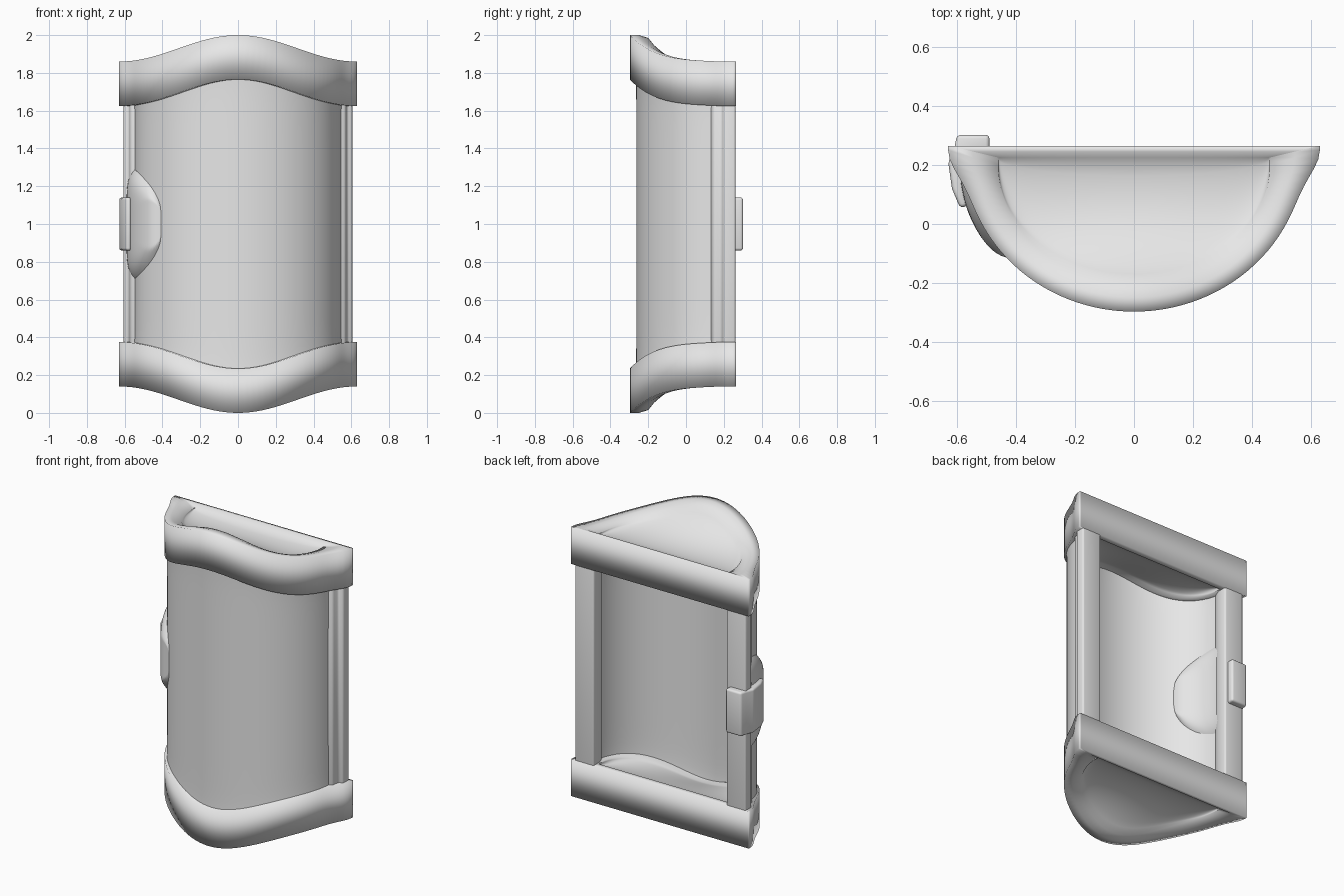
import bpy, bmesh
from math import sin, cos, pi, radians

cube = bpy.data.objects.get("Cube")
if cube:
    bpy.data.objects.remove(cube, do_unlink=True)

grey = bpy.data.materials.new("light grey")
grey.use_nodes = True
grey.diffuse_color = (0.8, 0.8, 0.8, 1)
grey.node_tree.nodes["Principled BSDF"].inputs["Base Color"].default_value = (0.8, 0.8, 0.8, 1)

SEG = 56      # columns along the curved front
STEPS = 14    # rows across each end cap
ANGLES = [-pi / 2 + pi * i / SEG for i in range(SEG + 1)]


def finish(bm, name, angle, bevel=0):
    bmesh.ops.recalc_face_normals(bm, faces=bm.faces[:])
    mesh = bpy.data.meshes.new(name)
    bm.to_mesh(mesh)
    bm.free()
    mesh.materials.append(grey)
    obj = bpy.data.objects.new(name, mesh)
    bpy.context.collection.objects.link(obj)
    bpy.ops.object.select_all(action='DESELECT')
    obj.select_set(True)
    bpy.context.view_layer.objects.active = obj
    if bevel:
        mod = obj.modifiers.new("soft edges", 'BEVEL')
        mod.width = bevel
        mod.segments = 3
        bpy.ops.object.modifier_apply(modifier=mod.name)
    if angle >= 180:
        bpy.ops.object.shade_smooth()
    else:
        bpy.ops.object.shade_smooth_by_angle(angle=radians(angle))
    return obj


def strip(bm, a, b, closed=False):
    for i in range(len(a) if closed else len(a) - 1):
        j = (i + 1) % len(a)
        bm.faces.new((a[i], a[j], b[j], b[i]))


def lift(x):
    # height of the wavy top edge above its corners
    return 0.07 * (1 + cos(pi * min(abs(x) / 0.63, 1)))


def outer_arc(a):
    flare = 0.05 * abs(sin(a)) ** 60 * (1 if a > 0 else -1)
    return 0.58 * sin(a) + flare, 0.25 - 0.547 * cos(a)


def inner_arc(a):
    return 0.46 * sin(a), 0.2 - 0.4 * cos(a)


# End caps: thick wavy rim around a dished plate
def end_cap(name, top):
    bm = bmesh.new()

    def vert(x, y, z):
        return bm.verts.new((x, y, z if top else 2 - z))

    outer = [outer_arc(a) for a in ANGLES]
    inner = [inner_arc(a) for a in ANGLES]
    rises = [lift(x) for x, y in outer] + [0] * (SEG + 1)
    outer += [(x, 0.265) for x, y in reversed(outer)]
    inner += [(x, 0.225) for x, y in reversed(inner)]

    def ring(t, dz):
        return [vert(p[0] + (q[0] - p[0]) * t, p[1] + (q[1] - p[1]) * t, 1.86 + r + dz)
                for p, q, r in zip(outer, inner, rises)]

    section = [(1, -0.235), (0, -0.235), (0, 0), (0.5, 0), (1, -0.015)]
    rings = [ring(t, dz) for t, dz in section]
    for a, b in zip(rings, rings[1:]):
        strip(bm, a, b, True)

    def dish(edge, depth, power):
        front, back = edge[:SEG + 1], edge[:SEG:-1]
        rows = [back]
        for k in range(1, STEPS):
            s = k / STEPS
            row = []
            for f, b, a in zip(front, back, ANGLES):
                co = b.co.lerp(f.co, s)
                co.z = b.co.z + (f.co.z - b.co.z) * s ** power
                sag = depth * (sin(pi * s) * max(cos(a), 0)) ** 0.5
                co.z -= sag if top else -sag
                row.append(bm.verts.new(co))
            rows.append(row)
        rows.append(front)
        for a, b in zip(rows, rows[1:]):
            strip(bm, a, b)

    dish(rings[-1], 0.03, 2.5)
    dish(rings[0], -0.05, 2)
    return finish(bm, name, 180)


end_cap("top_cap", True)
end_cap("bottom_cap", False)


# Curved shell with a slight flare into both caps
def shell_point(a, off):
    return (0.55 + off) * sin(a), 0.19 - (0.453 + off) * cos(a)


bm = bmesh.new()
rows = []
for k in range(33):
    w = -1 + k / 16
    swell = abs(w) ** 12
    row = []
    for off, order in ((0.012 * swell, ANGLES), (-0.05 - 0.03 * swell, ANGLES[::-1])):
        for a in order:
            x, y = shell_point(a, off)
            row.append(bm.verts.new((x, y, 1 + w * (0.74 + lift(x)))))
    rows.append(row)
for a, b in zip(rows, rows[1:]):
    strip(bm, a, b, True)
finish(bm, "curved_shell", 40)


# Upright prisms
def prism(name, outline, z0, z1, bevel, side=1):
    bm = bmesh.new()
    low = [bm.verts.new((x * side, y, z0)) for x, y in outline]
    high = [bm.verts.new((x * side, y, z1)) for x, y in outline]
    strip(bm, low, high, True)
    bm.faces.new(low)
    bm.faces.new(high)
    return finish(bm, name, 45, bevel)


# Side posts of the open back
post = [(0.47, 0.262), (0.605, 0.262), (0.605, 0.2), (0.577, 0.19),
        (0.57, 0.145), (0.54, 0.13), (0.49, 0.15), (0.47, 0.2)]
for side, label in ((1, "left_post"), (-1, "right_post")):
    prism(label, post, 0.25, 1.75, 0.01, side)

# Latch clip wrapped around the right post
clip = [(0.49, 0.302), (0.6, 0.302), (0.608, 0.262), (0.63, 0.21), (0.617, 0.12),
        (0.59, 0.055), (0.565, 0.06), (0.555, 0.2), (0.49, 0.24)]
prism("latch_clip", clip, 0.86, 1.14, 0.014, -1)


# Raised latch pad, on the outside and the inside of the shell
def pad(name, base, height):
    bm = bmesh.new()
    rows = []
    for i in range(29):
        s = i / 28
        half = 0.02 + 0.28 * (1 - s ** 1.8) ** 0.45
        row = []
        for j in range(33):
            v = -1 + j / 16
            edge = max(abs(v) ** 6, s ** 10)
            x, y = shell_point(radians(-89 + 42 * s), base + height * (1 - edge))
            row.append(bm.verts.new((x, y, 1 + v * half)))
        rows.append(row)
    for a, b in zip(rows, rows[1:]):
        strip(bm, a, b)
    return finish(bm, name, 50)


pad("outer_latch_pad", -0.006, 0.046)
pad("inner_latch_pad", -0.046, -0.034)
